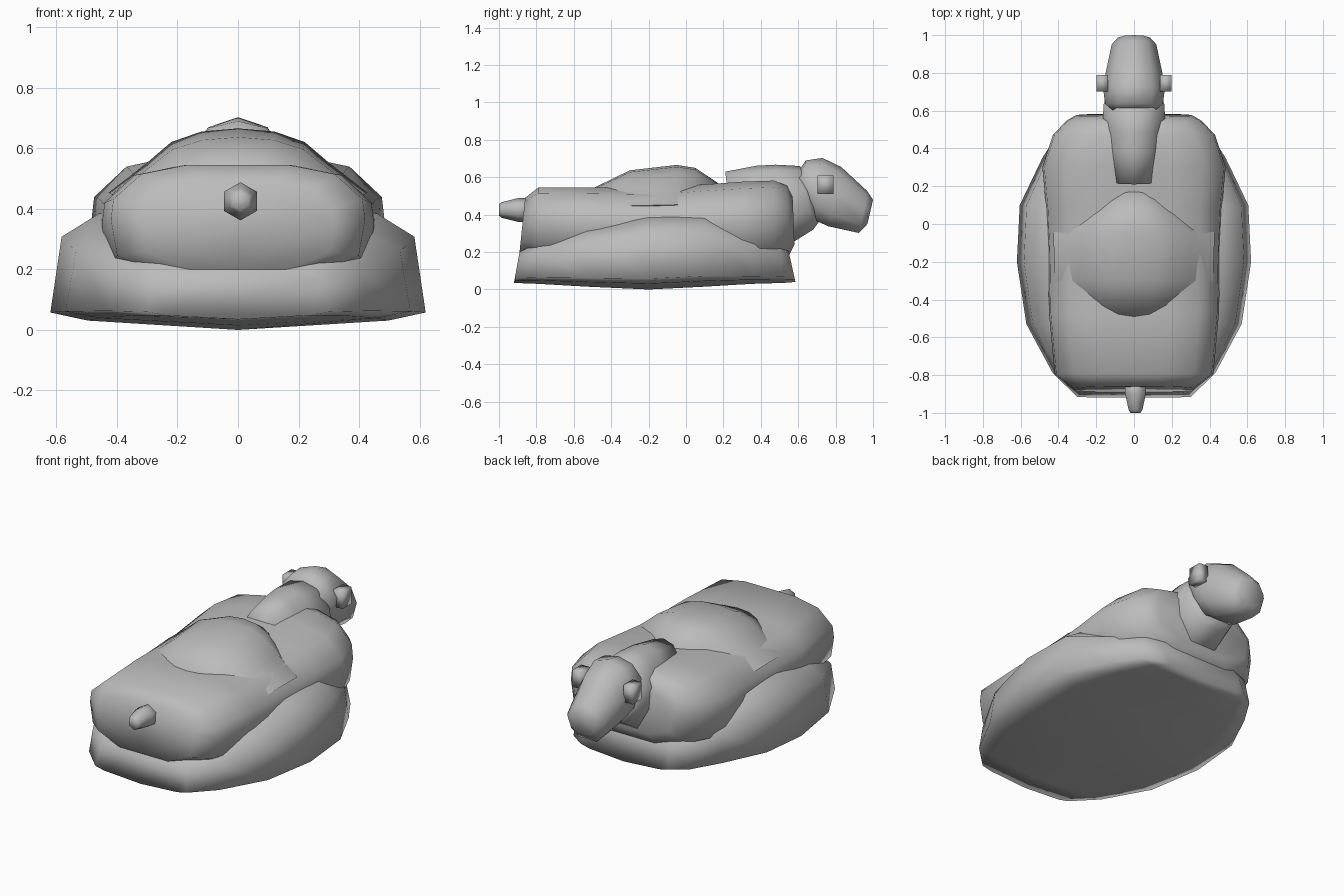
import bpy, bmesh, math
from mathutils import Vector

cube = bpy.data.objects.get("Cube")
if cube:
    bpy.data.objects.remove(cube, do_unlink=True)

grey = bpy.data.materials.new("plain grey")
grey.use_nodes = True
grey.diffuse_color = (0.5, 0.5, 0.5, 1)
grey.node_tree.nodes["Principled BSDF"].inputs["Base Color"].default_value = (0.5, 0.5, 0.5, 1)


def finish(name, bm, angle=100):
    bmesh.ops.recalc_face_normals(bm, faces=bm.faces[:])
    mesh = bpy.data.meshes.new(name)
    bm.to_mesh(mesh)
    bm.free()
    mesh.materials.append(grey)
    ob = bpy.data.objects.new(name, mesh)
    bpy.context.collection.objects.link(ob)
    bpy.ops.object.select_all(action='DESELECT')
    ob.select_set(True)
    bpy.context.view_layer.objects.active = ob
    bpy.ops.object.shade_smooth_by_angle(angle=math.radians(angle))
    return ob


def loft(name, profile, rings):
    """Skin mirrored sections. Profile: (width, height) fractions, top to bottom.
    Each ring: top y, top z, bottom y, bottom z, half width."""
    section = profile + [(-x, h) for x, h in reversed(profile) if x > 0]
    bm = bmesh.new()
    loops = []
    for yt, zt, yb, zb, w in rings:
        top, bottom = Vector((0, yt, zt)), Vector((0, yb, zb))
        loops.append([bm.verts.new(bottom.lerp(top, h) + Vector((x * w, 0, 0)))
                      for x, h in section])
    n = len(section)
    for a, b in zip(loops, loops[1:]):
        for i in range(n):
            j = (i + 1) % n
            bm.faces.new((a[i], a[j], b[j], b[i]))
    bm.faces.new(loops[0])
    bm.faces.new(loops[-1])
    return finish(name, bm)


# Wide folded lower body with a shallow keel
loft("lower_body",
     [(0, 1), (.74, 1), (.94, .8), (1, .15), (.8, .08), (0, 0)],
     [(-.89, .2, -.92, .035, .3), (-.79, .25, -.79, .03, .43),
      (-.53, .32, -.53, .015, .57), (-.2, .385, -.2, 0, .62),
      (.1, .39, .1, .015, .605), (.35, .3, .35, .03, .485),
      (.5, .25, .52, .035, .38), (.545, .22, .585, .04, .29)])

# Torso resting on the lower body
loft("torso",
     [(0, 1), (.4, 1), (.76, .92), (.98, .7), (1, .52), (.95, .2), (.5, 0), (0, 0)],
     [(-.86, .49, -.89, .2, .32), (-.79, .545, -.8, .17, .42),
      (-.47, .545, -.47, .13, .45), (-.15, .54, -.15, .13, .455),
      (.08, .56, .08, .13, .465), (.3, .576, .3, .12, .485),
      (.47, .582, .47, .14, .43), (.54, .555, .55, .18, .36),
      (.57, .5, .58, .24, .31)])

# Raised hump on the back
loft("back_hump",
     [(0, 1), (.27, .96), (.49, .83), (.67, .57), (.95, .2), (.6, 0), (0, 0)],
     [(-.49, .545, -.49, .4, .3), (-.3, .637, -.3, .4, .44),
      (-.05, .666, -.05, .4, .45), (.05, .65, .05, .4, .33),
      (.17, .57, .17, .4, .17)])

# Neck
loft("neck",
     [(0, 1), (.55, .93), (1, .62), (.95, .3), (.5, 0), (0, 0)],
     [(.21, .63, .24, .35, .12), (.38, .662, .42, .28, .15),
      (.48, .667, .56, .245, .168), (.61, .66, .68, .32, .16),
      (.63, .62, .71, .36, .13)])

# Head with a downward sloping muzzle
loft("head",
     [(0, 1), (.6, .9), (1, .58), (.88, .2), (.5, 0), (0, 0)],
     [(.6, .63, .6, .55, .11), (.64, .69, .63, .47, .153),
      (.73, .703, .69, .37, .163), (.83, .655, .76, .338, .15),
      (.97, .525, .925, .302, .118), (1, .48, .97, .35, .085)])

# Ears
for side, label in ((1, "left"), (-1, "right")):
    bm = bmesh.new()
    bmesh.ops.create_cube(bm, size=1)
    bmesh.ops.scale(bm, vec=(.06, .085, .1), verts=bm.verts)
    bmesh.ops.translate(bm, vec=(side * .168, .745, .56), verts=bm.verts)
    finish(label + "_ear", bm)

# Stubby tail: a blunt base narrowing to the tip, seen as (y, radius) steps
bm = bmesh.new()
rings = []
for y, r in ((-.82, .063), (-.9, .063), (-.985, .042), (-1, .03)):
    rings.append([bm.verts.new((.008 + r * math.sin(math.tau * k / 6), y,
                                .425 + r * math.cos(math.tau * k / 6))) for k in range(6)])
for a, b in zip(rings, rings[1:]):
    for k in range(6):
        bm.faces.new((a[k - 1], a[k], b[k], b[k - 1]))
bm.faces.new(rings[0])
bm.faces.new(rings[-1])
finish("tail", bm)
